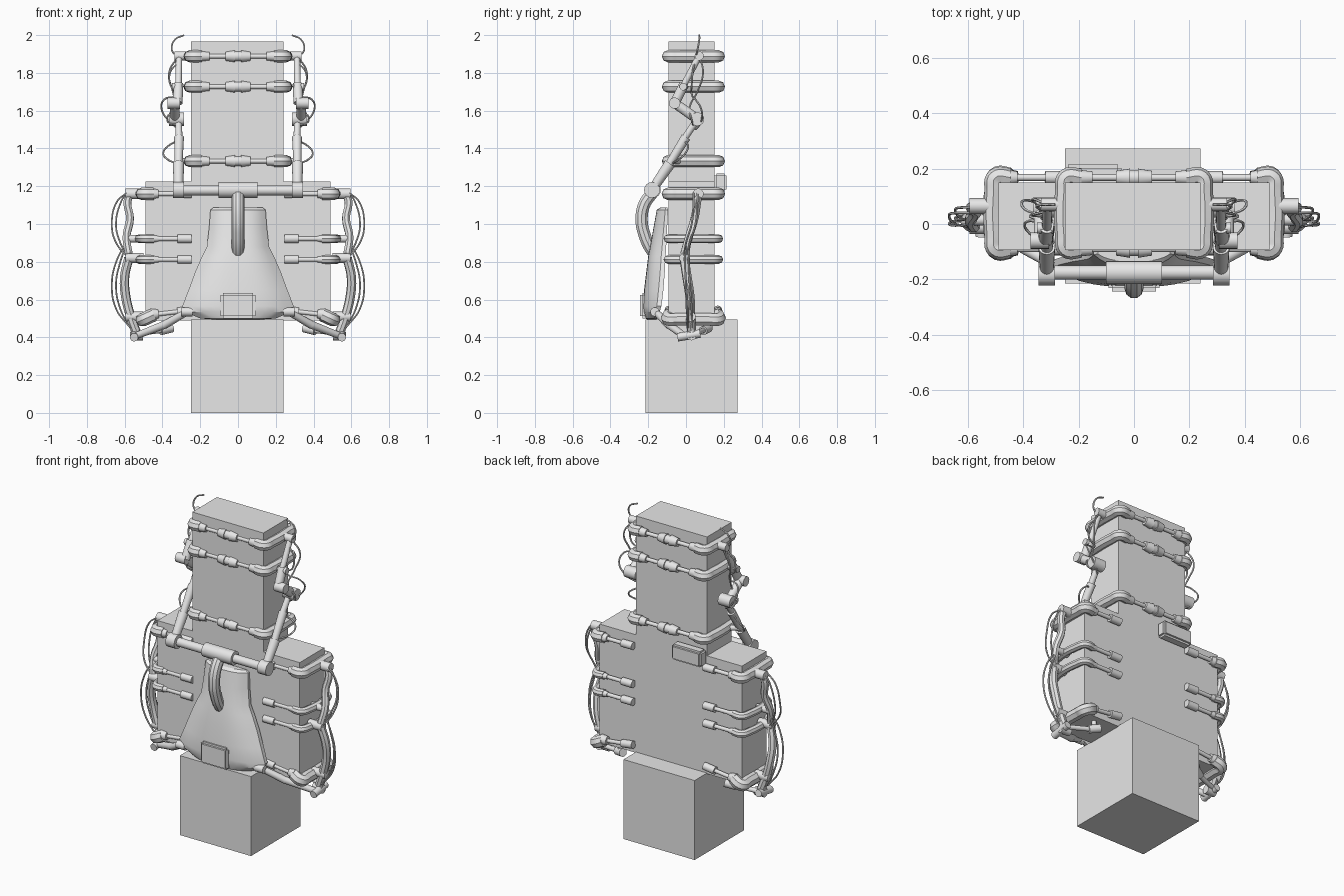
import bpy, bmesh
from mathutils import Vector

cube = bpy.data.objects.get("Cube")
if cube:
    bpy.data.objects.remove(cube, do_unlink=True)

grey = bpy.data.materials.new("plain_grey")
grey.use_nodes = True
grey.diffuse_color = (0.8, 0.8, 0.8, 1)
grey.node_tree.nodes["Principled BSDF"].inputs["Base Color"].default_value = (0.8, 0.8, 0.8, 1)
parts = []


def add_mesh(name, mesh):
    obj = bpy.data.objects.new(name, mesh)
    bpy.context.scene.collection.objects.link(obj)
    mesh.materials.clear()
    mesh.materials.append(grey)
    parts.append(obj)
    return obj


def from_bmesh(name, bm):
    bmesh.ops.recalc_face_normals(bm, faces=bm.faces)
    mesh = bpy.data.meshes.new(name)
    bm.to_mesh(mesh)
    bm.free()
    return add_mesh(name, mesh)


def box(name, lo, hi, bevel=0.0):
    lo, hi = Vector(lo), Vector(hi)
    bm = bmesh.new()
    bmesh.ops.create_cube(bm, size=1)
    for v in bm.verts:
        v.co = (lo + hi) / 2 + v.co * (hi - lo)
    if bevel:
        bmesh.ops.bevel(bm, geom=bm.edges[:], offset=bevel, segments=2, affect='EDGES')
    return from_bmesh(name, bm)


def rod(name, a, b, r, r2=None, sides=16):
    a, b = Vector(a), Vector(b)
    bm = bmesh.new()
    bmesh.ops.create_cone(bm, cap_ends=True, segments=sides, radius1=r,
                          radius2=r if r2 is None else r2, depth=(b - a).length)
    turn = (b - a).to_track_quat('Z', 'Y')
    for v in bm.verts:
        v.co = turn @ v.co + (a + b) / 2
    return from_bmesh(name, bm)


def tube(name, points, r, detail=2):
    curve = bpy.data.curves.new(name, 'CURVE')
    curve.dimensions = '3D'
    curve.bevel_depth = r
    curve.bevel_resolution = detail
    curve.resolution_u = 6
    curve.use_fill_caps = True
    spline = curve.splines.new('BEZIER')
    spline.bezier_points.add(len(points) - 1)
    for p, co in zip(spline.bezier_points, points):
        p.co = co
        p.handle_left_type = p.handle_right_type = 'AUTO'
    temp = bpy.data.objects.new(name + "_path", curve)
    bpy.context.scene.collection.objects.link(temp)
    dg = bpy.context.evaluated_depsgraph_get()
    dg.update()
    mesh = bpy.data.meshes.new_from_object(temp.evaluated_get(dg))
    bpy.data.objects.remove(temp, do_unlink=True)
    return add_mesh(name, mesh)


# Body blocks
box("lower_block", (-.25, -.215, 0), (.24, .272, .495))
box("torso_block", (-.49, -.093, .49), (.49, .15, 1.225))
box("head_block", (-.25, -.093, 1.2), (.24, .15, 1.965))


def corner_bar(name, s, x, z, r, drop=0.0):
    """Padded clamp wrapping one side, from front face to back face."""
    out, f, b = x + .095, -.09, .168
    path = [(x, f, z), (x + .055, f, z - drop), (out - r, -.045, z - drop),
            (out - r, .12, z - drop), (x + .055, b, z - drop), (x, b, z)]
    tube(name, [(s * px, y, pz) for px, y, pz in path], r)


# Head bands: side clamps, thin rods and centre couplings on both faces
for z in (1.888, 1.727, 1.333):
    for s in (-1, 1):
        corner_bar("head_clamp", s, .19, z, .032)
    for y in (-.09, .168):
        rod("head_band_rod", (-.2, y, z), (.2, y, z), .012)
        rod("coupling_core", (-.02, y, z), (.02, y, z), .026)
        for s in (-1, 1):
            rod("centre_coupling", (s * .015, y, z), (s * .065, y, z), .032, .024)
            rod("clamp_collar", (s * .15, y, z), (s * .2, y, z), .022, .028)

# Torso bands: side clamps with short rods that end in small sleeves
for z, r, drop in ((1.16, .033, 0), (.922, .023, 0), (.812, .023, 0), (.52, .036, .025)):
    for s in (-1, 1):
        corner_bar("torso_clamp", s, .445, z, r, drop)
        for y in (-.09, .168):
            rod("torso_band_rod", (s * .45, y, z), (s * .3, y, z + drop * .7), .012)
            rod("torso_band_sleeve", (s * .32, y, z + drop * .6), (s * .245, y, z + drop), .023)
            rod("torso_clamp_collar", (s * .46, y, z), (s * .42, y, z + drop * .2), r * .9, r * .65)

# Rear pad
pad = box("rear_pad", (-.25, .15, 1.17), (-.045, .215, 1.268), .012)

# Flared front plate, lofted from rows of (height, half width, front y, back y)
rows = [(1.088, .13, -.135, -.1), (1.075, .146, -.155, -.095), (.98, .153, -.172, -.1),
        (.88, .165, -.19, -.105), (.83, .19, -.2, -.108), (.75, .225, -.21, -.112),
        (.65, .262, -.222, -.12), (.565, .295, -.227, -.13), (.535, .28, -.225, -.14),
        (.5, .2, -.215, -.15), (.493, .1, -.2, -.16)]
bm = bmesh.new()
cols = 12
rings = []
for z, w, front, back in rows:
    ring = []
    for i in range(cols + 1):
        t = 2 * i / cols - 1
        ring.append(bm.verts.new((w * t, front + (back - front) * .75 * abs(t) ** 3, z)))
    ring += [bm.verts.new((w, back, z)), bm.verts.new((-w, back, z))]
    rings.append(ring)
for a, b in zip(rings, rings[1:]):
    for i in range(len(a)):
        j = (i + 1) % len(a)
        bm.faces.new((a[i], a[j], b[j], b[i]))
bm.faces.new(rings[0])
bm.faces.new(rings[-1])
from_bmesh("front_plate", bm)
box("plate_buckle", (-.092, -.243, .5), (.092, -.15, .635), .012)

# Crossbar and hooked pipe above the plate
rod("crossbar", (-.32, -.175, 1.178), (.32, -.175, 1.178), .026)
rod("crossbar_sleeve", (-.102, -.175, 1.18), (.102, -.175, 1.18), .042)
tube("hooked_pipe", [(0, -.175, 1.17), (0, -.222, 1.1), (0, -.235, 1.02),
                     (0, -.222, .95), (0, -.18, .86), (0, -.15, .83)], .034, 3)

for s in (-1, 1):
    def m(*p):
        return (s * p[0], p[1], p[2])

    def pin(name, x, y, z, r, half):
        rod(name, m(x - half, y, z), m(x + half, y, z), r)

    # Jointed arm beside the head
    pin("arm_base_joint", .315, -.18, 1.18, .042, .03)
    rod("lower_arm", m(.315, -.18, 1.18), m(.315, -.085, 1.32), .024, .03)
    rod("middle_arm", m(.315, -.1, 1.3), m(.312, 0, 1.46), .02, .026)
    rod("arm_neck", m(.312, -.01, 1.45), m(.315, .06, 1.555), .018)
    pin("elbow_joint", .325, .06, 1.555, .036, .04)
    rod("elbow_link", m(.335, .06, 1.555), m(.335, -.06, 1.64), .026)
    pin("upper_joint", .34, -.06, 1.64, .03, .033)
    rod("upper_arm", m(.32, -.06, 1.64), m(.315, -.01, 1.74), .026)
    rod("arm_tip", m(.315, -.015, 1.73), m(.312, .07, 1.89), .017)
    pin("arm_tip_joint", .3, .07, 1.89, .024, .035)
    pin("upper_arm_pin", .32, -.015, 1.727, .02, .03)
    rod("head_stud", m(.26, -.03, 1.333), m(.315, -.07, 1.333), .016)

    # Thin cables beside the head
    tube("head_cable", [m(.285, .07, 2), m(.335, .07, 1.975), m(.35, .06, 1.92),
                        m(.315, .05, 1.875), m(.36, .035, 1.8), m(.355, .03, 1.73),
                        m(.315, .03, 1.69), m(.39, .05, 1.66), m(.405, .08, 1.61),
                        m(.36, .08, 1.54), m(.31, .05, 1.5)], .005, 1)
    tube("inner_head_cable", [m(.315, .07, 1.89), m(.365, .09, 1.8), m(.345, .06, 1.7),
                              m(.33, .02, 1.62), m(.375, .03, 1.55), m(.32, .04, 1.52)], .005, 1)
    tube("neck_cable", [m(.31, -.02, 1.44), m(.36, .01, 1.42), m(.395, .0, 1.38),
                        m(.37, -.04, 1.34), m(.31, -.08, 1.32)], .005, 1)

    # Long side hose in two lengths, with studs on the clamps
    tube("upper_side_hose", [m(.57, .065, 1.16), m(.585, .06, 1.12), m(.572, .045, 1.03),
                             m(.59, .015, .93), m(.578, -.01, .84)], .022)
    tube("lower_side_hose", [m(.578, -.01, .82), m(.6, .005, .72), m(.595, .02, .62),
                             m(.565, .025, .5), m(.54, .03, .43)], .025)
    for y, z, r in ((.065, 1.16, .028), (.015, .922, .02), (-.01, .82, .026), (.025, .51, .026)):
        rod("side_stud", m(.5, y, z), m(.595, y, z), r)

    # Cables looping outside the hose
    for k, y in enumerate((.03, .05)):
        d = .022 * k
        tube("upper_loop", [m(.59, y + .01, 1.165), m(.64 - d, y + .01, 1.12),
                            m(.668 - d, y, 1), m(.645 - d, y - .03, .9),
                            m(.58, y - .04, .82)], .005, 1)
        tube("lower_loop", [m(.58, y - .03, .92), m(.645 - d, y - .035, .8),
                            m(.668 - d, y - .03, .68), m(.645 - d, y - .02, .55),
                            m(.57, y - .02, .45)], .005, 1)

    # Lower linkage from hose to front plate
    pin("hip_joint", .535, .03, .41, .026, .032)
    rod("hip_knuckle", m(.55, .075, .42), m(.55, -.045, .4), .022)
    rod("hip_strut", m(.54, -.01, .408), m(.38, -.095, .47), .018, .022)
    rod("hip_strut_end", m(.39, -.09, .465), m(.26, -.165, .54), .022, .018)
    pin("strut_plate_joint", .27, -.165, .535, .024, .03)
    rod("under_link", m(.54, .05, .42), m(.38, .1, .44), .014)
    rod("under_sleeve", m(.41, .09, .435), m(.35, .12, .45), .024)
    rod("under_hanger", m(.38, .105, .44), m(.38, .1, .52), .014)

# Smooth the round parts and keep crisp edges
bpy.ops.object.select_all(action='DESELECT')
for obj in parts:
    obj.select_set(True)
bpy.context.view_layer.objects.active = parts[0]
bpy.ops.object.shade_smooth_by_angle()
